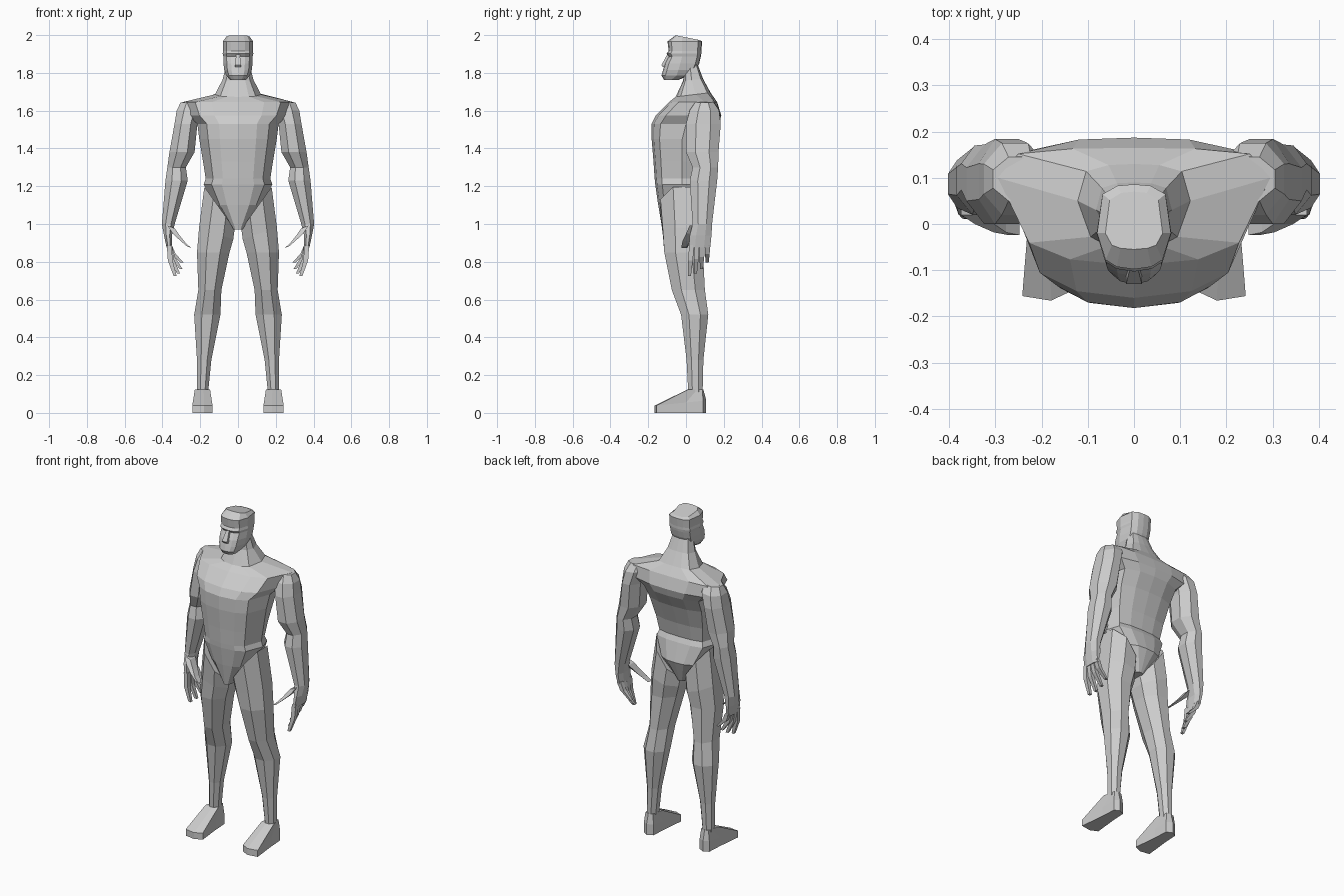
import bpy, bmesh

OCT = [(-.42, -1), (.42, -1), (1, -.42), (1, .42), (.42, 1), (-.42, 1), (-1, .42), (-1, -.42)]
BOX = [(-1, -1), (1, -1), (1, 1), (-1, 1)]


def skin(name, rings, mirror=False):
    """Bridge rings of points into a closed, flat shaded body."""
    bm = bmesh.new()
    loops = [[bm.verts.new(p) for p in r] for r in rings]
    n = len(loops[0])
    for a, b in zip(loops, loops[1:]):
        for i in range(n):
            j = (i + 1) % n
            bm.faces.new((a[i], a[j], b[j], b[i]))
    bm.faces.new(loops[0][::-1])
    bm.faces.new(loops[-1])
    bmesh.ops.recalc_face_normals(bm, faces=bm.faces)
    me = bpy.data.meshes.new(name)
    bm.to_mesh(me)
    bm.free()
    ob = bpy.data.objects.new(name, me)
    bpy.context.collection.objects.link(ob)
    if mirror:
        m = ob.modifiers.new("mirror", 'MIRROR')
        m.use_mirror_merge = False
    return ob


def limb_ring(z, x0, x1, y0, y1, slope=0, prof=OCT):
    """Section fitted to a box; slope tilts it sideways."""
    cx, cy, hx, hy = (x0 + x1) / 2, (y0 + y1) / 2, (x1 - x0) / 2, (y1 - y0) / 2
    return [(cx + u * hx, cy + v * hy, z + slope * u * hx) for u, v in prof]


def body_ring(z, w, yf, ys, yb, slope=0):
    """Symmetric section from front, side and back depths; slope tilts it in y."""
    f, b = yf - ys, yb - ys
    half = [(0, yf), (.47 * w, ys + .93 * f), (.77 * w, ys + .74 * f), (w, ys),
            (.85 * w, ys + .8 * b), (.45 * w, ys + .97 * b), (0, yb)]
    pts = half + [(-x, y) for x, y in half[-2:0:-1]]
    return [(x, y, z + slope * y) for x, y in pts]


# Torso, pelvis wedge and neck
skin("torso", [body_ring(*r) for r in [
    (.97, .028, -.125, -.02, .06),
    (1.10, .125, -.147, -.02, .11),
    (1.21, .182, -.163, -.02, .08),
    (1.24, .171, -.166, -.02, .065),
    (1.33, .185, -.172, -.02, .085),
    (1.45, .205, -.182, -.02, .13),
    (1.53, .215, -.182, .0, .175),
    (1.575, .265, -.160, .05, .187),
    (1.645, .295, -.09, .10, .165),
    (1.68, .122, -.055, .05, .13, .12),
    (1.76, .082, -.015, .03, .09, .1),
    (1.85, .06, -.01, .02, .06),
]])

# Head with a squared jaw, brow step and flat crown
skin("head", [body_ring(*r) for r in [
    (1.762, .04, -.115, -.08, -.04),
    (1.785, .062, -.130, -.05, .01),
    (1.815, .073, -.122, -.04, .055),
    (1.85, .077, -.112, -.03, .07),
    (1.888, .078, -.092, -.02, .079),
    (1.902, .081, -.103, -.02, .081),
    (1.917, .079, -.092, -.02, .081),
    (1.967, .08, -.098, -.02, .086),
    (1.988, .062, -.055, -.02, .07, -.2),
]])
skin("nose", [limb_ring(*r, 0, BOX) for r in [
    (1.83, -.015, .015, -.122, -.08),
    (1.842, -.017, .017, -.130, -.08),
    (1.9, -.009, .009, -.098, -.07),
]])

# Arms from shoulder cap to palm
skin("arm", [limb_ring(*r) for r in [
    (1.648, .19, .305, .05, .145, -.1),
    (1.605, .19, .325, .02, .175, -.1),
    (1.53, .215, .336, .0, .184),
    (1.38, .23, .363, .0, .172),
    (1.30, .276, .374, .035, .17),
    (1.23, .266, .384, .02, .165),
    (1.00, .335, .403, .035, .138),
    (.94, .350, .392, .02, .135),
    (.875, .350, .378, .015, .128),
]], True)

# Fingers curl inward, index to little
tips = [(.333, .018, .725), (.315, .05, .738), (.302, .082, .762), (.295, .112, .795)]
for i, (tx, ty, tz) in enumerate(tips):
    by = .03 + .028 * i
    mx, my, mz = .58 * .364 + .42 * tx + .008, (by + ty) / 2, (.89 + tz) / 2
    skin("finger_%d" % (i + 1), [
        limb_ring(z, x - r, x + r, y - r, y + r, 0, BOX) for x, y, z, r in
        [(.364, by, .89, .013), (mx, my, mz, .0125), (tx, ty, tz, .008)]], True)

skin("thumb", [limb_ring(*r, .4, BOX) for r in [
    (.985, .335, .375, .02, .07),
    (.94, .303, .345, .0, .045),
    (.905, .277, .304, -.018, .022),
    (.878, .248, .272, -.024, .006),
]], True)

# Legs, tops slanted along the pelvis wedge
skin("leg", [limb_ring(*r) for r in [
    (1.085, .018, .178, -.135, .095, 1.4),
    (.95, .025, .206, -.122, .10, .35),
    (.85, .045, .217, -.115, .09),
    (.65, .088, .210, -.075, .10),
    (.52, .093, .232, -.026, .118),
    (.28, .141, .217, .003, .092),
    (.11, .158, .217, .012, .088),
]], True)

# Feet from a sole outline rising to the ankle
sole = [(.135, -.145), (.18, -.166), (.242, -.156), (.225, 0),
        (.22, .09), (.19, .107), (.155, .09), (.15, 0)]
skin("foot", [
    [(x, y, 0) for x, y in sole],
    [(x, y, .055 + .1 * y) for x, y in sole],
    [(.187 + (x - .187) * .75, .01 + (y + .166) * .3, .125) for x, y in sole],
], True)
